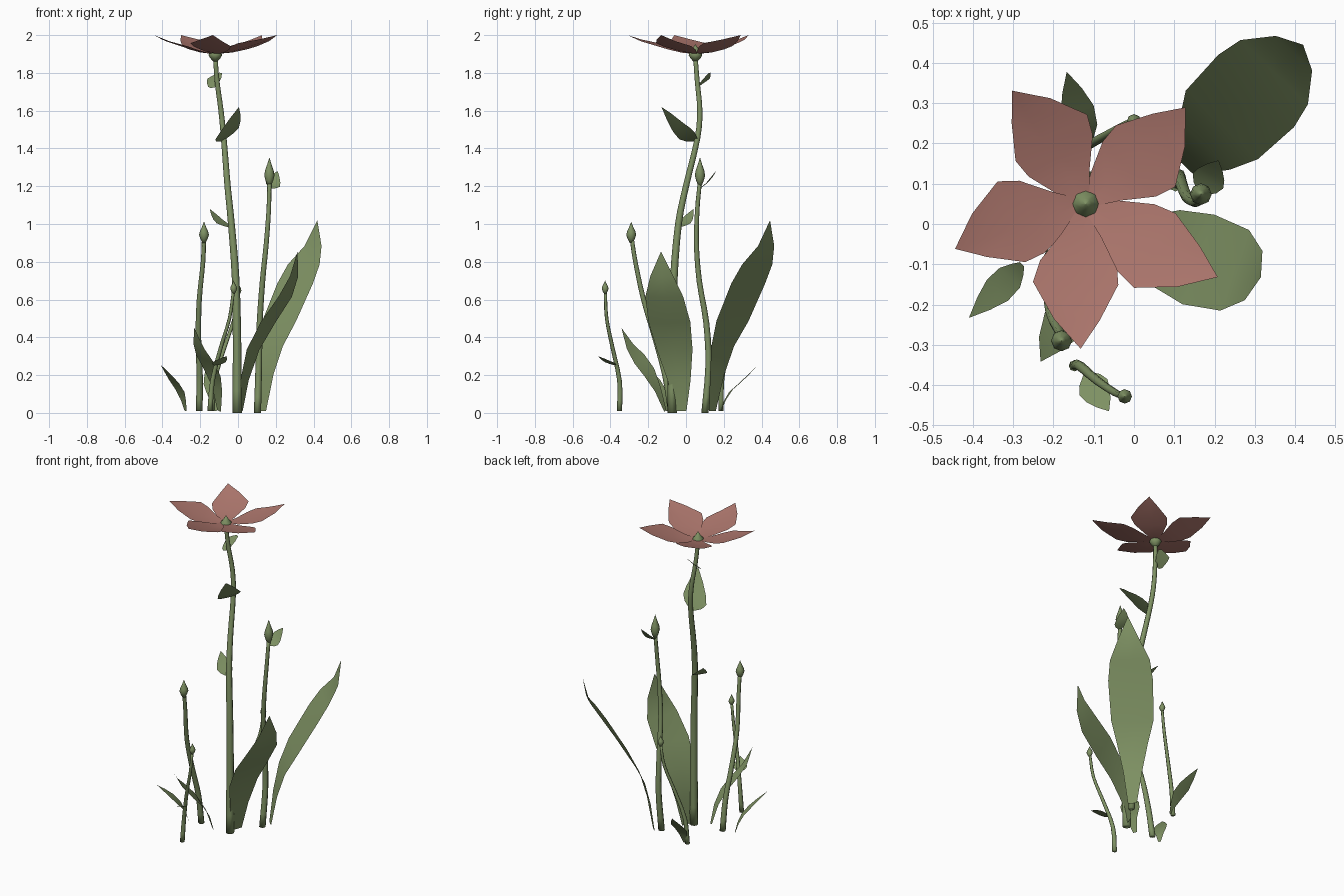
import bpy, bmesh, math
from mathutils import Vector

if "Cube" in bpy.data.objects:
    bpy.data.objects.remove(bpy.data.objects["Cube"])


def material(name, col):
    m = bpy.data.materials.new(name)
    m.diffuse_color = (*col, 1)
    m.use_nodes = True
    m.node_tree.nodes["Principled BSDF"].inputs["Base Color"].default_value = m.diffuse_color
    return m


GREEN = material("leaf_green", (0.21, 0.285, 0.125))
PINK = material("petal_pink", (0.41, 0.18, 0.15))


def finish(name, bm, mat, recalc=False):
    bmesh.ops.remove_doubles(bm, verts=bm.verts, dist=0.0005)
    if recalc:
        bmesh.ops.recalc_face_normals(bm, faces=bm.faces)
    me = bpy.data.meshes.new(name)
    bm.to_mesh(me)
    bm.free()
    me.materials.append(mat)
    for p in me.polygons:
        p.use_smooth = True
    ob = bpy.data.objects.new(name, me)
    bpy.context.collection.objects.link(ob)
    return ob


def spline(pts, steps=3):
    """Catmull-Rom resampling of a path."""
    p = [Vector(q) for q in pts]
    p = [2 * p[0] - p[1]] + p + [2 * p[-1] - p[-2]]
    out = []
    for i in range(1, len(p) - 2):
        a, b, c, d = p[i - 1:i + 3]
        for k in range(steps):
            t = k / steps
            out.append(0.5 * (2 * b + (c - a) * t + (2 * a - 5 * b + 4 * c - d) * t * t
                              + (3 * b - a - 3 * c + d) * t ** 3))
    return out + [p[-2]]


def loft(bm, rings):
    rows = [[bm.verts.new(v) for v in r] for r in rings]
    n = len(rows[0])
    for a, b in zip(rows, rows[1:]):
        for j in range(n):
            bm.faces.new((a[j], a[(j + 1) % n], b[(j + 1) % n], b[j]))
    bm.faces.new(rows[0][::-1])
    bm.faces.new(rows[-1])


def circle(c, r, n=8):
    return [c + Vector((r * math.cos(2 * math.pi * j / n), r * math.sin(2 * math.pi * j / n), 0))
            for j in range(n)]


def stem(name, pts, r0, r1):
    path = spline(pts)
    bm = bmesh.new()
    loft(bm, [circle(c, r0 + (r1 - r0) * c.z / path[-1].z) for c in path])
    finish(name, bm, GREEN, True)


def bud(name, x, y, z0, z1, r):
    bm = bmesh.new()
    prof = [(0, .3), (.2, .75), (.38, 1), (.55, .85), (.78, .4), (1, .04)]
    loft(bm, [circle(Vector((x, y, z0 + (z1 - z0) * t)), r * w) for t, w in prof])
    finish(name, bm, GREEN, True)


def blade(name, mid, right, left, mat, fold=0.0, lift=0.0):
    """Thin sheet along a centre line with separate half widths; lift rolls it."""
    mid = [Vector(p) for p in mid]
    d = mid[-1] - mid[0]
    side = Vector((d.y, -d.x, 0)).normalized()
    bm = bmesh.new()
    rows = []
    for p, r, l in zip(mid, right, left):
        rows.append([bm.verts.new(p + side * r + Vector((0, 0, fold * r + lift * r))),
                     bm.verts.new(p),
                     bm.verts.new(p - side * l + Vector((0, 0, fold * l - lift * l)))])
    for a, b in zip(rows, rows[1:]):
        for j in (0, 1):
            bm.faces.new((a[j], b[j], b[j + 1], a[j + 1]))
    bmesh.ops.dissolve_degenerate(bm, edges=bm.edges, dist=0.0005)
    return finish(name, bm, mat)


def leaf(name, pts, w, fracs=(.2, .55, .95, 1, .6, 0), lift=0.0, fold=0.05):
    if len(fracs) == len(pts):
        mid = pts
    else:
        path = spline(pts, 5)
        n = len(fracs) - 1
        mid = [path[round(i * (len(path) - 1) / n)] for i in range(n + 1)]
    ws = [f * w for f in fracs]
    blade(name, mid, ws, ws, GREEN, fold, lift)


# Stems and their buds
stem("main_stem", [(-.005, -.073, 0), (-.005, -.072, .35), (-.012, -.065, .7), (-.035, -.04, 1),
                   (-.055, 0, 1.2), (-.075, .06, 1.45), (-.09, .073, 1.6), (-.11, .06, 1.75),
                   (-.12, .05, 1.88)], .025, .012)
stem("tall_bud_stem", [(.103, .1, 0), (.11, .12, .25), (.115, .107, .48), (.13, .07, .7),
                       (.15, .055, .9), (.163, .06, 1.08), (.166, .073, 1.22)], .019, .011)
stem("middle_bud_stem", [(-.205, -.078, .01), (-.203, -.11, .2), (-.21, -.165, .4),
                         (-.205, -.225, .6), (-.185, -.268, .8), (-.18, -.288, .93)], .018, .011)
stem("small_bud_stem", [(-.148, -.352, .01), (-.135, -.352, .17), (-.09, -.39, .35),
                        (-.045, -.42, .5), (-.025, -.427, .64)], .014, .008)
stem("back_bud_stem", [(-.14, .185, .01), (-.125, .19, .17), (-.07, .22, .35),
                       (-.02, .248, .5), (0, .255, .63)], .014, .008)
bud("flower_centre", -.12, .05, 1.86, 1.95, .036)
bud("tall_bud", .166, .074, 1.2, 1.35, .027)
bud("middle_bud", -.18, -.29, .9, 1.01, .026)
bud("small_bud", -.023, -.428, .63, .70, .018)
bud("back_bud", 0, .255, .62, .69, .018)

# Base leaves
leaf("large_right_leaf", [(.13, .14, .01), (.148, .165, .2), (.175, .195, .35), (.218, .246, .48),
                          (.303, .33, .68), (.348, .377, .78), (.397, .424, .88),
                          (.42, .445, 1.02)], .13, (.2, .42, .67, .95, 1, .89, .48, 0))
leaf("front_right_leaf", [(.015, -.025, .01), (.035, -.037, .17), (.08, -.06, .33),
                          (.16, -.088, .475), (.25, -.115, .61), (.297, -.128, .72),
                          (.315, -.132, .855)], .118, (.25, .55, .85, 1, .9, .55, 0))
leaf("front_left_leaf", [(-.1, -.11, .01), (-.115, -.16, .15), (-.155, -.22, .25),
                         (-.2, -.285, .33), (-.232, -.342, .45)], .055, lift=.4)
leaf("left_leaf", [(-.278, -.1, .01), (-.3, -.125, .1), (-.35, -.175, .18),
                   (-.41, -.233, .255)], .037, lift=.25)
leaf("back_leaf", [(-.12, .185, .01), (-.127, .225, .1), (-.145, .3, .17),
                   (-.167, .378, .25)], .042, lift=.15)

# Small leaves on the stems
SMALL = (.15, .75, 1, .85, .5, 0)
leaf("stem_leaf_upper", [(-.08, .06, 1.44), (-.05, -.025, 1.49), (.005, -.13, 1.62)], .068, SMALL, -.45)
leaf("stem_leaf_lower", [(-.04, -.045, .98), (-.095, -.005, 1.01), (-.15, .04, 1.08)], .047, SMALL)
leaf("stem_leaf_top", [(-.112, .06, 1.73), (-.125, .1, 1.765), (-.162, .127, 1.77)], .046, SMALL, .8)
leaf("tall_bud_leaf", [(.168, .074, 1.19), (.188, .115, 1.22), (.21, .158, 1.28)], .042, SMALL, -.4)
leaf("small_bud_leaf", [(-.12, -.37, .25), (-.095, -.415, .27), (-.062, -.465, .3)], .04, SMALL)

# Flower petals, broader on their clockwise side
CX, CY = -.12, .05
for i, (ang, length) in enumerate([(123, .335), (44, .345), (-29, .375), (-92, .36), (199, .343)]):
    a = math.radians(ang)
    prof = [(0, 1.9), (.2, 1.907), (.4, 1.924), (.55, 1.94), (.8, 1.967), (1, 2.0)]
    mid = [(CX + math.cos(a) * length * t, CY + math.sin(a) * length * t, z) for t, z in prof]
    blade(f"petal_{i + 1}", mid, [.012, .055, .108, .124, .069, 0],
          [.012, .05, .082, .088, .045, 0], PINK, fold=.08, lift=.06)
